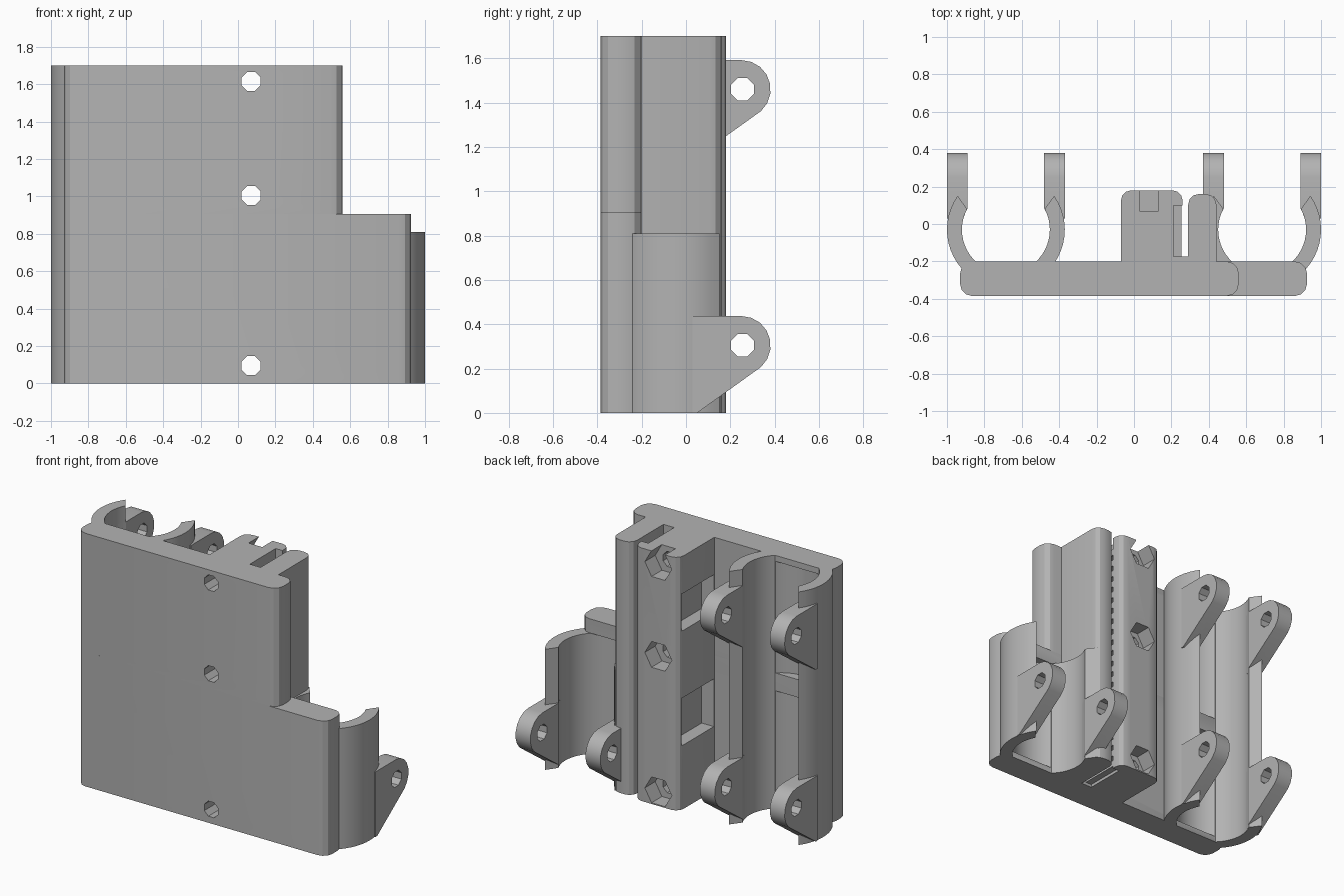
import bpy, bmesh
from math import sin, cos, pi, radians
from mathutils import Matrix, Vector

if "Cube" in bpy.data.objects:
    bpy.data.objects.remove(bpy.data.objects["Cube"], do_unlink=True)

grey = bpy.data.materials.new("plain grey")
grey.use_nodes = True
grey.diffuse_color = (0.45, 0.45, 0.45, 1)
grey.node_tree.nodes["Principled BSDF"].inputs["Base Color"].default_value = (0.45, 0.45, 0.45, 1)

HEIGHT, STEP, HOLDER_TOP = 1.7, 0.905, 0.81
RING, BORE, RING_Y = 0.315, 0.235, -0.03


def finish(name, bm):
    bmesh.ops.recalc_face_normals(bm, faces=bm.faces)
    mesh = bpy.data.meshes.new(name)
    bm.to_mesh(mesh)
    bm.free()
    mesh.materials.append(grey)
    obj = bpy.data.objects.new(name, mesh)
    bpy.context.collection.objects.link(obj)
    return obj


def box(name, x, y, z, radius=0, rounded=lambda v: True):
    """Box between limits, with chosen upright edges rounded."""
    bm = bmesh.new()
    bmesh.ops.create_cube(bm, size=1)
    for v in bm.verts:
        v.co = Vector([r[0] if c < 0 else r[1] for c, r in zip(v.co, (x, y, z))])
    if radius:
        edges = [e for e in bm.edges
                 if abs(e.verts[0].co.z - e.verts[1].co.z) > 0.01 and rounded(e.verts[0].co)]
        bmesh.ops.bevel(bm, geom=edges, offset=radius, segments=3, profile=0.5, affect='EDGES')
    return finish(name, bm)


def prism(name, points, start, vector):
    """Closed profile swept along a vector."""
    bm = bmesh.new()
    face = bm.faces.new([bm.verts.new(start(p)) for p in points])
    out = bmesh.ops.extrude_face_region(bm, geom=[face])
    bmesh.ops.translate(bm, verts=[v for v in out["geom"] if isinstance(v, bmesh.types.BMVert)],
                        vec=vector)
    return finish(name, bm)


def rod(name, centre, radius, length, axis, sides):
    bm = bmesh.new()
    turn = {'X': Matrix.Rotation(pi / 2, 4, 'Y'), 'Y': Matrix.Rotation(pi / 2, 4, 'X'),
            'Z': Matrix.Identity(4)}[axis]
    spin = Matrix.Rotation(pi / sides, 4, 'Z')
    bmesh.ops.create_cone(bm, cap_ends=True, segments=sides, radius1=radius, radius2=radius,
                          depth=length, matrix=Matrix.Translation(centre) @ turn @ spin)
    return finish(name, bm)


def combine(obj, tools, operation='DIFFERENCE'):
    """Apply booleans and drop the tools."""
    for t in tools:
        m = obj.modifiers.new("cut", 'BOOLEAN')
        m.operation, m.object, m.solver = operation, t, 'EXACT'
    bpy.context.view_layer.update()
    dg = bpy.context.evaluated_depsgraph_get()
    mesh = bpy.data.meshes.new_from_object(obj.evaluated_get(dg))
    obj.modifiers.clear()
    obj.data = mesh
    for t in tools:
        bpy.data.objects.remove(t, do_unlink=True)


def arc(radius, a, b, n):
    return [(radius * cos(radians(a + (b - a) * i / n)),
             radius * sin(radians(a + (b - a) * i / n))) for i in range(n + 1)]


def screw_holes():
    return [rod("hole_cutter", (0.07, 0, z), 0.055, 1, 'Y', 8) for z in (0.095, 1.005, 1.615)]


def grooves():
    spans = [(-0.685, 0.04, 0.79), (-0.685, 0.91, 1.66), (0.685, 0.04, HOLDER_TOP)]
    return [rod("groove_cutter", (x, RING_Y, (a + b) / 2), BORE, b - a, 'Z', 40)
            for x, a, b in spans]


parts = []

# Stepped mounting plate
for name, right, z in (("lower_plate", 0.925, (0, STEP)), ("upper_plate", 0.56, (STEP, HEIGHT))):
    plate = box(name, (-0.93, right), (-0.385, -0.2), z, 0.065)
    combine(plate, screw_holes() + grooves())
    parts.append(plate)

# Nut block with screw holes, hexagonal nut traps, side pockets and belt slot
block = box("nut_block", (-0.07, 0.26), (-0.22, 0.18), (0, HEIGHT), 0.055, lambda v: v.y > 0)
traps = [rod("nut_cutter", (0.08, 0.18, z), 0.1, 0.22, 'Y', 6) for z in (0.095, 1.005, 1.615)]
pockets = [box("pocket_cutter", (-0.2, 0.02), (-0.195, 0.14), z)
           for z in ((0.43, 0.75), (1.2, 1.45))]
slot = box("slot_cutter", (0.21, 0.3), (-0.175, 0.1), (-0.1, HEIGHT + 0.1))
combine(block, screw_holes() + traps + pockets + [slot])
parts.append(block)

# Belt teeth inside the slot
pitch = 0.078
for i in range(21):
    z = 0.02 + i * pitch
    parts.append(box("belt_tooth", (0.205, 0.255), (-0.18, 0.1), (z, z + pitch * 0.55)))

# Belt clamp wall and slot floor
parts.append(box("clamp_wall", (0.29, 0.44), (-0.22, 0.16), (0, HEIGHT), 0.055,
                 lambda v: v.y > 0))
parts.append(box("slot_floor", (0.25, 0.3), (-0.22, -0.175), (0, HEIGHT)))

# Open bearing holders
c_profile = arc(RING, 35, -215, 36) + arc(BORE, -208, 28, 34)
for side, cx, top in (("right", -0.685, HEIGHT), ("left", 0.685, HOLDER_TOP)):
    parts.append(prism(side + "_holder", c_profile,
                       lambda p: (cx + p[0], RING_Y + p[1], 0), (0, 0, top)))

# Bolt ears on both lips of each holder
tip = [(0.25 + y, z) for y, z in arc(0.132, 90, -48, 7)]
ear_profile = [(0.03, 0.132)] + tip + [(0.05, -0.305), (0.03, -0.305)]
for cx, z in ((-0.685, 0.305), (-0.685, 1.46), (0.685, 0.305)):
    for x in (cx - RING, cx + 0.205):
        ear = prism("bolt_ear", ear_profile, lambda p: (x, p[0], z + p[1]), (0.11, 0, 0))
        combine(ear, [rod("hole_cutter", (x, 0.255, z), 0.055, 0.5, 'X', 8),
                      rod("bore_cutter", (cx, RING_Y, z), BORE, 2, 'Z', 40)])
        parts.append(ear)

# Smooth curves, keep creases
bpy.ops.object.select_all(action='DESELECT')
for p in parts:
    p.select_set(True)
bpy.context.view_layer.objects.active = parts[0]
bpy.ops.object.shade_smooth_by_angle(angle=radians(20))
